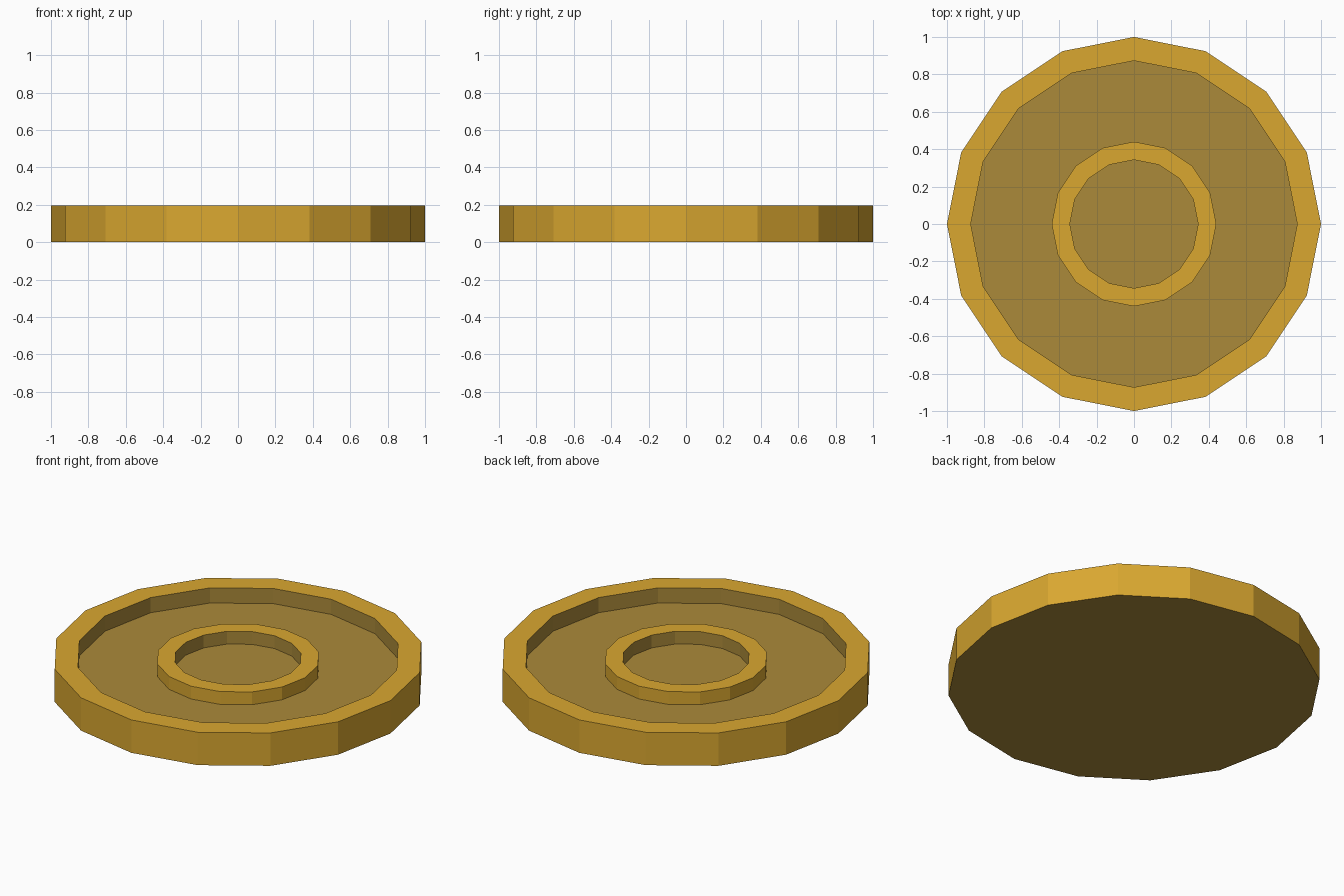
import bpy, bmesh
from math import cos, sin, tau

cube = bpy.data.objects.get("Cube")
if cube:
    bpy.data.objects.remove(cube, do_unlink=True)

SIDES = 16
HEIGHT, FLOOR, RING_TOP = 0.195, 0.105, 0.181


def make_material(name, color):
    mat = bpy.data.materials.new(name)
    mat.use_nodes = True
    mat.diffuse_color = color
    mat.node_tree.nodes["Principled BSDF"].inputs["Base Color"].default_value = color
    return mat


GOLD = make_material("bright gold", (0.70, 0.39, 0.030, 1))
BRONZE = make_material("dull bronze", (0.407, 0.254, 0.042, 1))


def lathe(name, profile, slots, cap_slot=None):
    """Turn a (radius, z) profile; slots gives the material of each band."""
    bm = bmesh.new()
    loops = [[bm.verts.new((r * cos(tau * i / SIDES), r * sin(tau * i / SIDES), z))
              for i in range(SIDES)] for r, z in profile]
    for low, high, slot in zip(loops, loops[1:], slots):
        for i in range(SIDES):
            j = (i + 1) % SIDES
            bm.faces.new((low[i], low[j], high[j], high[i])).material_index = slot
    if cap_slot is not None:
        bm.faces.new(loops[0][::-1]).material_index = cap_slot
        bm.faces.new(loops[-1]).material_index = cap_slot
    mesh = bpy.data.meshes.new(name)
    bm.to_mesh(mesh)
    bm.free()
    mesh.materials.append(GOLD)
    mesh.materials.append(BRONZE)
    obj = bpy.data.objects.new(name, mesh)
    bpy.context.collection.objects.link(obj)
    return obj


# Round tray: gold side and rim, bronze inner wall, floor and underside
lathe("tray", [(1, 0), (1, HEIGHT), (0.873, HEIGHT), (0.873, FLOOR)], (0, 0, 1), cap_slot=1)

# Raised ring on the floor: gold outside and top, bronze inside
lathe("center_ring", [(0.44, FLOOR), (0.44, RING_TOP), (0.343, RING_TOP), (0.343, FLOOR)], (0, 0, 1))
